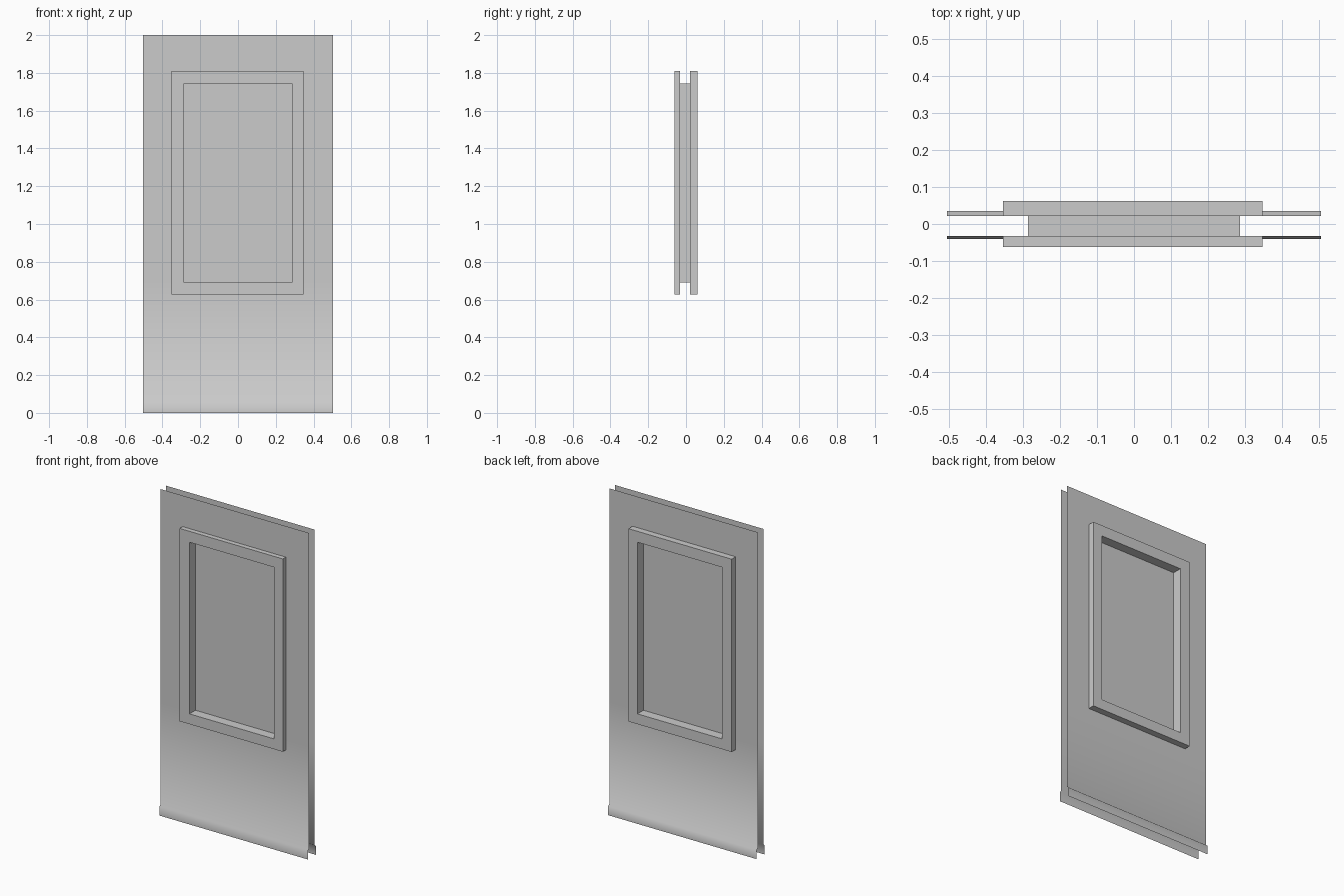
import bpy
import bmesh

cube = bpy.data.objects.get("Cube")
if cube:
    bpy.data.objects.remove(cube, do_unlink=True)

grey = bpy.data.materials.new("door_grey")
grey.use_nodes = True
COLOUR = (0.6, 0.6, 0.6, 1.0)
grey.diffuse_color = COLOUR
for node in grey.node_tree.nodes:
    if node.type == "BSDF_PRINCIPLED":
        node.inputs["Base Color"].default_value = COLOUR

HALF_W, TOP = 0.504, 2.0
OPENING = (-0.286, 0.286, 0.69, 1.743)   # left, right, bottom, top
TRIM = (-0.353, 0.347, 0.627, 1.81)
FRONT, BACK, OUT = -0.032, 0.022, 0.0615


def finish(name, bm, smooth=False):
    mesh = bpy.data.meshes.new(name)
    for face in bm.faces:
        face.smooth = smooth
    bm.normal_update()
    bm.to_mesh(mesh)
    bm.free()
    mesh.materials.append(grey)
    obj = bpy.data.objects.new(name, mesh)
    bpy.context.scene.collection.objects.link(obj)
    return obj


def loop(bm, rect, y):
    """Four corners, anticlockwise as seen from the front."""
    l, r, b, t = rect
    return [bm.verts.new((x, y, z)) for x, z in ((l, b), (r, b), (r, t), (l, t))]


def bridge(bm, a, b):
    for i in range(4):
        j = (i + 1) % 4
        bm.faces.new((a[i], a[j], b[j], b[i]))


def skin(name, side, y, lip):
    """Thin sheet with a window opening and a stepped lip at the foot."""
    bm = bmesh.new()
    xs = (-HALF_W, OPENING[0], OPENING[1], HALF_W)
    profile = ((TOP, 0), (OPENING[3], 0), (OPENING[2], 0),
               (0.065, 0), (0.055, lip), (0, lip))
    rows = [[bm.verts.new((x, y + side * out, z)) for x in xs] for z, out in profile]
    for r, (upper, lower) in enumerate(zip(rows, rows[1:])):
        for c in range(3):
            if r == 1 and c == 1:
                continue
            quad = [upper[c], lower[c], lower[c + 1], upper[c + 1]]
            bm.faces.new(quad if side < 0 else quad[::-1])
    finish(name, bm, smooth=True)


def trim(name, side, y):
    """Raised moulding around the window."""
    bm = bmesh.new()
    foot, rim = loop(bm, TRIM, y), loop(bm, TRIM, side * OUT)
    inner = loop(bm, OPENING, side * OUT)
    bridge(bm, foot, rim)
    bridge(bm, rim, inner)
    if side < 0:
        bmesh.ops.reverse_faces(bm, faces=bm.faces[:])
    # outward direction follows the ring on the exposed face
    bm.normal_update()
    ring = bm.faces[:][4]
    if ring.normal.y * side < 0:
        bmesh.ops.reverse_faces(bm, faces=bm.faces[:])
    finish(name, bm)


# Door skins
skin("front_skin", -1, FRONT, 0.009)
skin("back_skin", 1, BACK, 0.0125)

# Window mouldings
trim("front_window_trim", -1, FRONT)
trim("back_window_trim", 1, BACK)

# Sleeve through the door
bm = bmesh.new()
bridge(bm, loop(bm, OPENING, -OUT), loop(bm, OPENING, OUT))
finish("window_sleeve", bm)

# Pane in the middle of the sleeve
bm = bmesh.new()
near, far = loop(bm, OPENING, -0.003), loop(bm, OPENING, 0.003)
bm.faces.new(near)
bm.faces.new(far[::-1])
finish("window_pane", bm)
